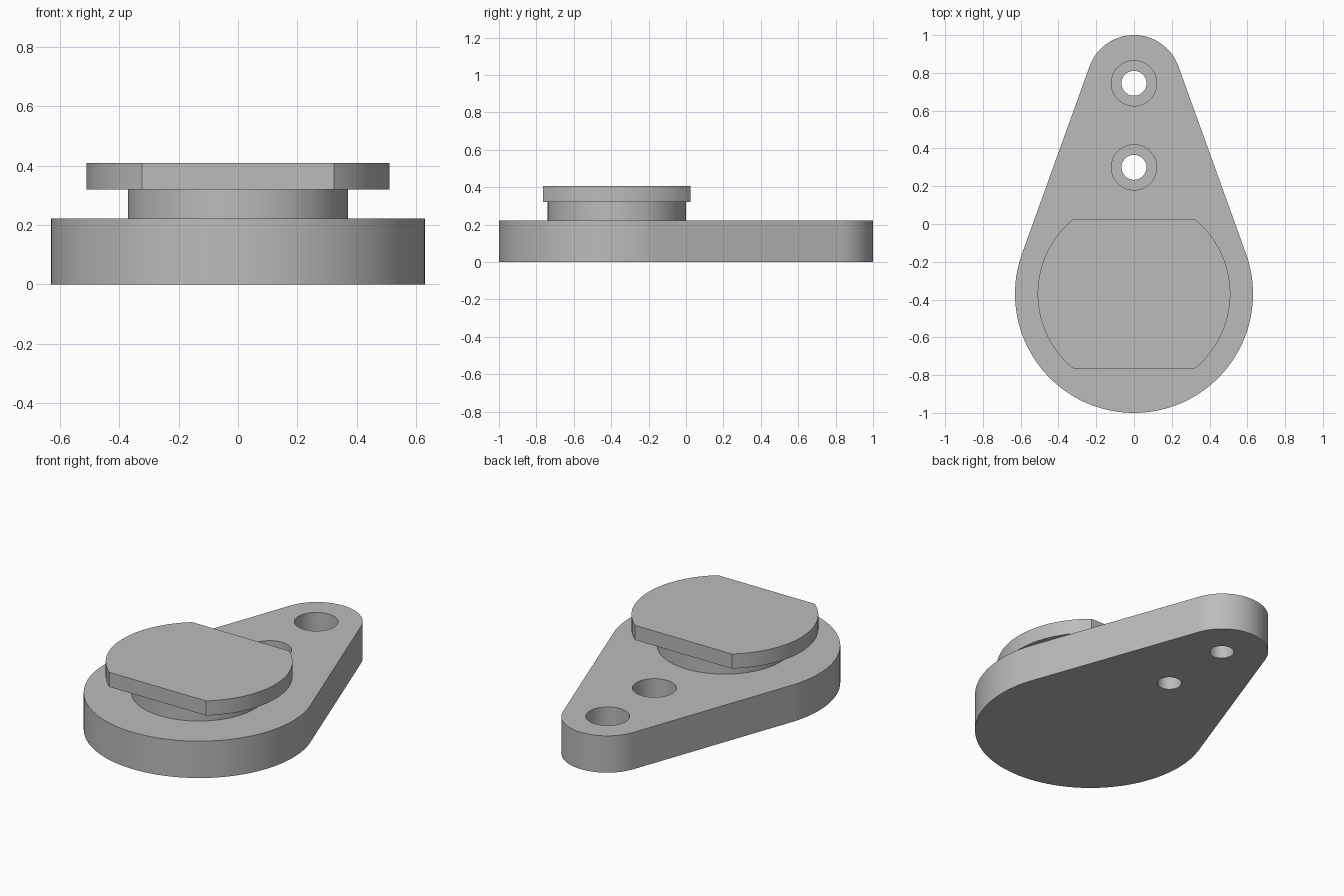
import bpy, bmesh
from math import asin, cos, sin, sqrt, pi, radians

if "Cube" in bpy.data.objects:
    bpy.data.objects.remove(bpy.data.objects["Cube"])

# Single grey material
GREY = (0.5, 0.5, 0.5, 1)
grey = bpy.data.materials.new("plain grey")
grey.use_nodes = True
grey.diffuse_color = GREY
grey.node_tree.nodes["Principled BSDF"].inputs["Base Color"].default_value = GREY

PIVOT_Y, BIG_R = -0.37, 0.63      # round front end
TIP_Y, TIP_R = 0.75, 0.25         # narrow back end
BASE_TOP, NECK_TOP, CAP_TOP = 0.222, 0.32, 0.408


def arc(cy, r, start, end, n=48):
    """Points on an arc centred on the y axis."""
    angles = [start + (end - start) * i / n for i in range(n + 1)]
    return [(r * cos(a), cy + r * sin(a)) for a in angles]


def circle(cy, r, n=96):
    return arc(cy, r, 0, 2 * pi, n)[:-1]


def prism(name, outline, z0, z1):
    """Extrude a closed outline from z0 up to z1."""
    bm = bmesh.new()
    face = bm.faces.new([bm.verts.new((x, y, z0)) for x, y in outline])
    top = bmesh.ops.extrude_face_region(bm, geom=[face])["geom"]
    verts = [v for v in top if isinstance(v, bmesh.types.BMVert)]
    bmesh.ops.translate(bm, verts=verts, vec=(0, 0, z1 - z0))
    bmesh.ops.recalc_face_normals(bm, faces=bm.faces)
    mesh = bpy.data.meshes.new(name)
    bm.to_mesh(mesh)
    bm.free()
    mesh.materials.append(grey)
    obj = bpy.data.objects.new(name, mesh)
    bpy.context.collection.objects.link(obj)
    return obj


def activate(obj):
    bpy.ops.object.select_all(action='DESELECT')
    obj.select_set(True)
    bpy.context.view_layer.objects.active = obj


def drill(obj, cy, r, z0, z1):
    """Cut a round vertical hole and discard the cutter."""
    cutter = prism("hole_cutter", circle(cy, r, 64), z0, z1)
    cutter.hide_render = True
    activate(obj)
    mod = obj.modifiers.new("hole", 'BOOLEAN')
    mod.operation, mod.solver, mod.object = 'DIFFERENCE', 'EXACT', cutter
    bpy.ops.object.modifier_apply(modifier=mod.name)
    bpy.data.objects.remove(cutter)


# Teardrop base: two arcs joined by their common tangents
tilt = asin((BIG_R - TIP_R) / (TIP_Y - PIVOT_Y))
outline = (arc(TIP_Y, TIP_R, tilt, pi - tilt)
           + arc(PIVOT_Y, BIG_R, pi - tilt, 2 * pi + tilt, 96))
base = prism("base_plate", outline, 0, BASE_TOP)

# Two counterbored screw holes
for y in (0.745, 0.3):
    drill(base, y, 0.12, 0.087, 0.5)
    drill(base, y, 0.066, -0.1, 0.5)

# Round neck
neck = prism("neck", circle(PIVOT_Y, 0.37), BASE_TOP, NECK_TOP)

# Round cap with flats at the front and back
CAP_R, FLAT = 0.51, 0.395
corner = asin(FLAT / CAP_R)
cap = prism("cap", arc(PIVOT_Y, CAP_R, -corner, corner)
            + arc(PIVOT_Y, CAP_R, pi - corner, pi + corner), NECK_TOP, CAP_TOP)

# Smooth curved walls, sharp rims
for part in (base, neck, cap):
    activate(part)
    bpy.ops.object.shade_smooth_by_angle(angle=radians(30))
